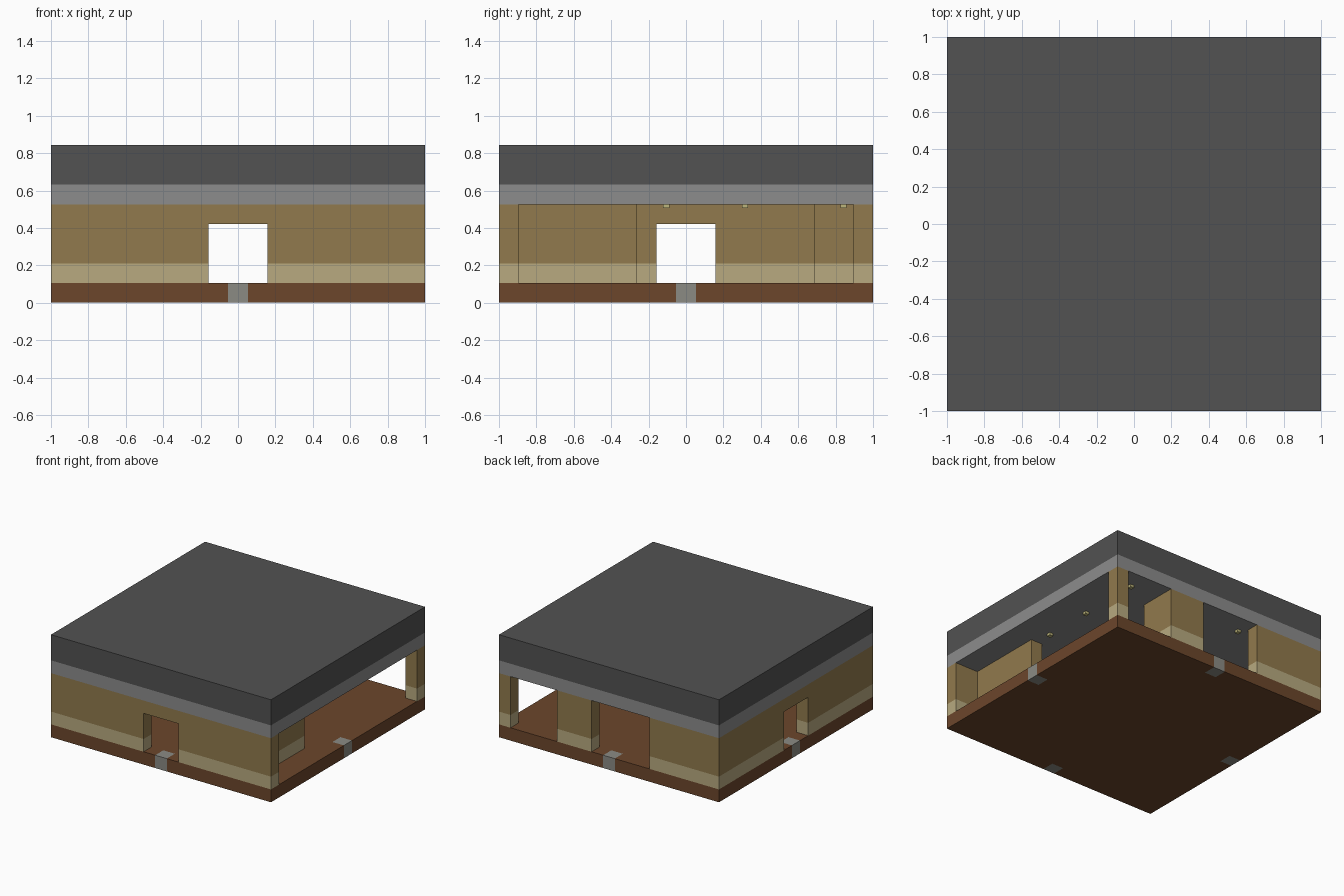
import bpy
import bmesh
from mathutils import Vector

cube = bpy.data.objects.get("Cube")
if cube:
    bpy.data.objects.remove(cube, do_unlink=True)

SIZE = 19            # plan width in modules
UNIT = 2 / SIZE      # one module


def material(name, rgb):
    """Flat material from an 8-bit sRGB colour."""
    lin = [((c / 255 + 0.055) / 1.055) ** 2.4 for c in rgb] + [1]
    mat = bpy.data.materials.new(name)
    mat.use_nodes = True
    mat.diffuse_color = lin
    mat.node_tree.nodes["Principled BSDF"].inputs["Base Color"].default_value = lin
    return mat


soil = material("earth brown", (108, 70, 43))
stone = material("step grey", (139, 139, 132))
sand = material("pale sand", (184, 170, 128))
tan = material("wall tan", (145, 122, 77))
light_grey = material("light grey", (140, 140, 140))
dark_grey = material("dark grey", (82, 82, 82))
glow = material("lamp yellow", (190, 182, 124))


def box(name, x, y, z, mats, cuts=(), rule=None):
    """Box given by module ranges, sliced at (axis, module) cuts and coloured by rule."""
    bm = bmesh.new()
    bmesh.ops.create_cube(bm, size=1)
    for v in bm.verts:
        v.co = [r[0] if c < 0 else r[1] for c, r in zip(v.co, (x, y, z))]
    for axis, at in cuts:
        point, normal = Vector(), Vector()
        point[axis], normal[axis] = at, 1
        bmesh.ops.bisect_plane(bm, geom=bm.verts[:] + bm.edges[:] + bm.faces[:],
                               plane_co=point, plane_no=normal)
    for f in bm.faces:
        f.material_index = rule(f.calc_center_median()) if rule else 0
    half = SIZE / 2
    for v in bm.verts:
        v.co = (v.co - Vector((half, half, 0))) * UNIT
    mesh = bpy.data.meshes.new(name)
    bm.to_mesh(mesh)
    bm.free()
    for m in mats:
        mesh.materials.append(m)
    obj = bpy.data.objects.new(name, mesh)
    bpy.context.collection.objects.link(obj)
    return obj


def wall(name, x, y):
    """Full-height wall with a pale bottom course."""
    return box(name, x, y, (1, 5), [sand, tan], [(2, 2)], lambda c: int(c.z > 2))


# Floor slab with a stone threshold in the middle of each side
def is_step(c):
    dx, dy = abs(c.x - SIZE / 2), abs(c.y - SIZE / 2)
    return int(min(dx, dy) < 0.5 and max(dx, dy) > 8.5)


full = (0, SIZE)
step_cuts = [(axis, at) for axis in (0, 1) for at in (1, 9, 10, 18)]
box("floor_slab", full, full, (0, 1), [soil, stone], step_cuts, is_step)

# Front and left-hand walls, each with a doorway
wall("front_wall_a", (0, 8), (0, 1))
wall("front_wall_b", (11, 19), (0, 1))
box("front_lintel", (8, 11), (0, 1), (4, 5), [tan])
wall("side_wall_a", (0, 1), (1, 8))
wall("side_wall_b", (0, 1), (11, 19))
box("side_lintel", (0, 1), (8, 11), (4, 5), [tan])

# Back wall pieces and open corner post
wall("back_wall", (1, 6), (18, 19))
wall("back_pier", (11, 14), (18, 19))
wall("back_pier_wing", (13, 14), (16, 18))
wall("corner_post", (18, 19), (18, 19))

# Inner partition behind the open side
wall("inner_partition", (16, 17), (1, 7))

# Flat roof in two layers
box("roof_band", full, full, (5, 6), [light_grey])
box("roof_top", full, full, (6, 8), [dark_grey])

# Small ceiling lamps
for i, (x, y) in enumerate([(16.5, 8.5), (16.5, 12.5), (16.5, 17.5), (6.5, 17.5)]):
    r = 0.16
    box(f"ceiling_lamp_{i + 1}", (x - r, x + r), (y - r, y + r), (4.8, 5), [glow])
